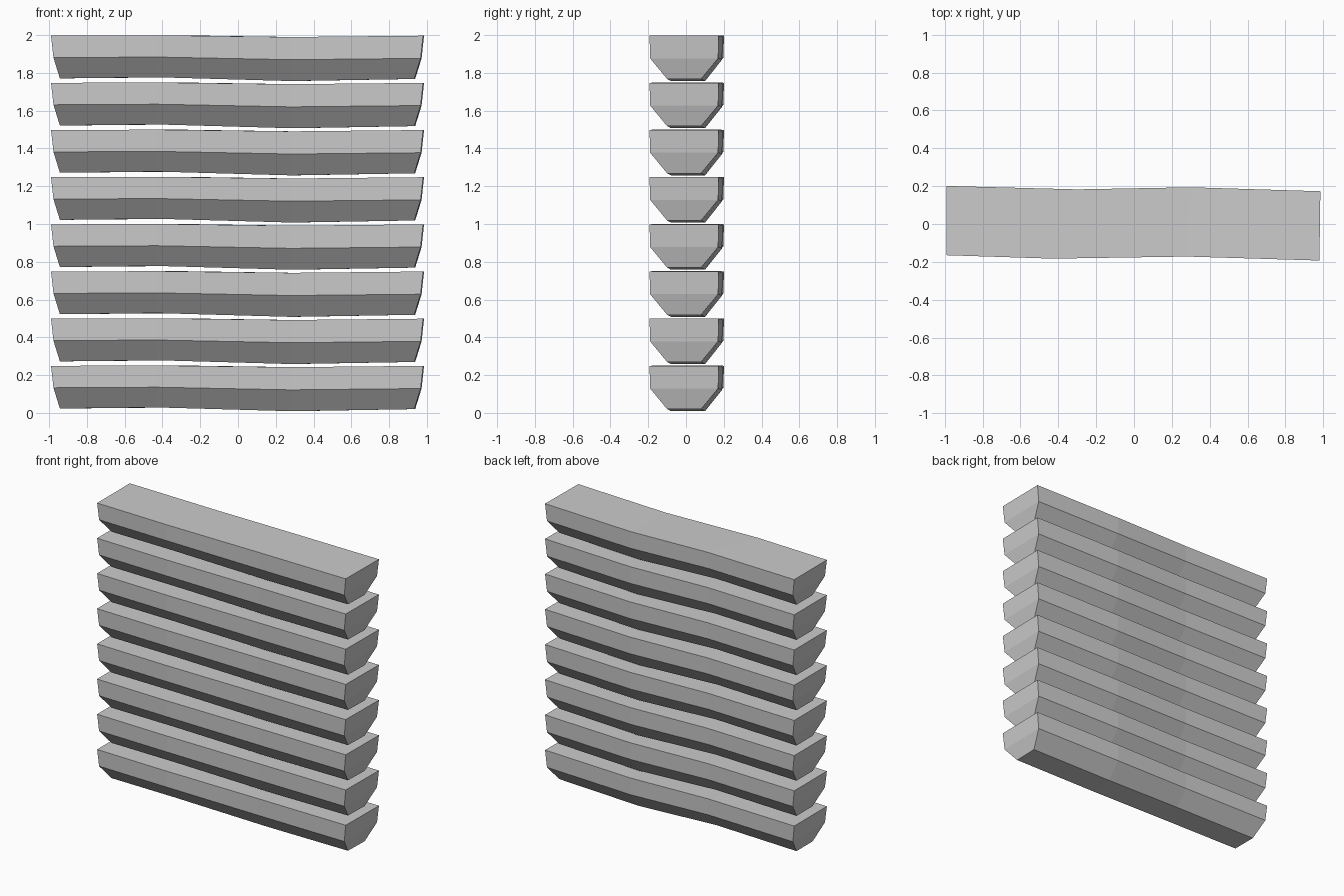
import bpy, bmesh

if "Cube" in bpy.data.objects:
    bpy.data.objects.remove(bpy.data.objects["Cube"])

COUNT, PITCH = 8, 0.2497

# Half cross-section rows: (half width, base z, how far the ends slope inward)
ROWS = [(0.183, 0.249, 0.0), (0.18, 0.133, 0.013), (0.09, 0.023, 0.047)]

# Stations along the slat: front x, back x, y shift, z shift of top/middle/bottom, end direction
STATIONS = [
    (-0.99, -0.99, 0.018, (0.0, 0.0, 0.0), 1),
    (-0.43, -0.30, 0.0, (0.002, 0.003, 0.006), 0),
    (0.28, 0.30, 0.011, (-0.007, -0.011, -0.014), 0),
    (0.98, 0.985, -0.010, (0.0, -0.004, -0.003), -1),
]


def slat_mesh():
    bm = bmesh.new()
    rings = []
    for xf, xb, dy, dz, end in STATIONS:
        front, back = [], []
        for (w, z, inset), shift in zip(ROWS, dz):
            front.append(bm.verts.new((xf + end * inset, dy - w, z + shift)))
            back.append(bm.verts.new((xb + end * inset, dy + w, z + shift)))
        rings.append(front + back[::-1])
    # Long faces
    for a, b in zip(rings, rings[1:]):
        for i in range(6):
            j = (i + 1) % 6
            bm.faces.new((a[i], a[j], b[j], b[i]))
    # Ends, each folded at the widest line
    for r in (rings[0], rings[-1]):
        bm.faces.new((r[0], r[1], r[4], r[5]))
        bm.faces.new((r[1], r[2], r[3], r[4]))
    bmesh.ops.recalc_face_normals(bm, faces=bm.faces)
    mesh = bpy.data.meshes.new("slat")
    bm.to_mesh(mesh)
    bm.free()
    return mesh


# Stack of identical warped slats
mesh = slat_mesh()
for k in range(COUNT):
    slat = bpy.data.objects.new(f"slat_{k + 1}", mesh)
    slat.location.z = k * PITCH
    bpy.context.collection.objects.link(slat)
